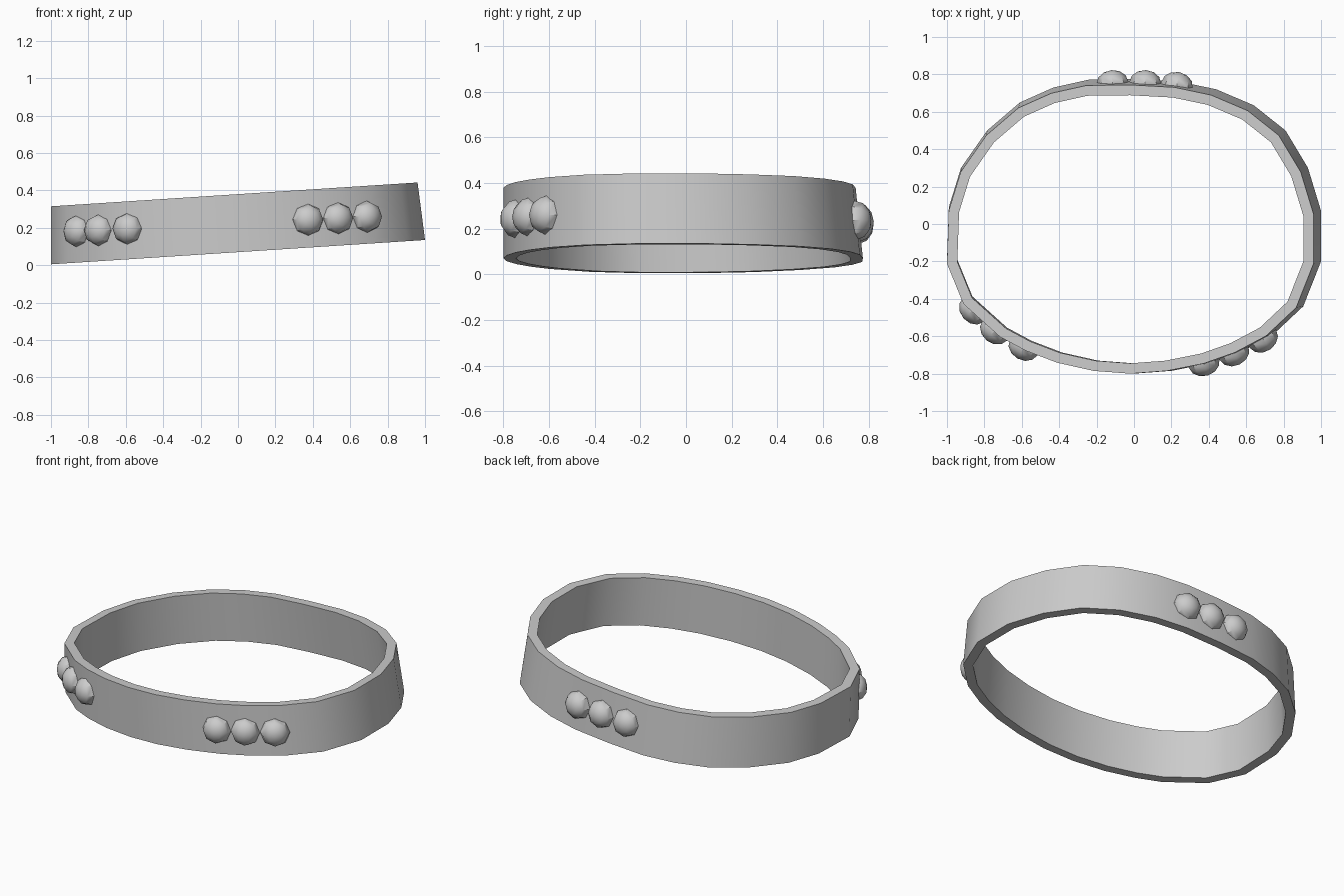
import bpy, bmesh, math
from mathutils import Vector, Matrix

if "Cube" in bpy.data.objects:
    bpy.data.objects.remove(bpy.data.objects["Cube"])

# Outer outline of the lower rim, counter-clockwise from above
OUTLINE = [(0, -.8), (.2, -.785), (.4, -.745), (.57, -.685), (.74, -.595), (.905, -.44),
           (1, -.2), (1, .07), (.93, .3), (.81, .5), (.64, .635), (.44, .72), (.24, .762),
           (0, .775), (-.24, .772), (-.43, .73), (-.61, .65), (-.785, .5), (-.925, .3),
           (-.99, .09), (-1, -.2), (-.91, -.42), (-.71, -.6), (-.57, -.675), (-.4, -.74), (-.2, -.785)]
WALL = .055


def inset(points, d):
    out = []
    for i, p in enumerate(points):
        a, b, c = Vector(points[i - 1]), Vector(p), Vector(points[(i + 1) % len(points)])
        e, f = (b - a).normalized(), (c - b).normalized()
        n = Vector((-e.y, e.x)) + Vector((-f.y, f.x))
        n.normalize()
        out.append(b + n * (d / n.dot(Vector((-e.y, e.x)))))
    return out


def finish(bm, name, angle):
    bmesh.ops.recalc_face_normals(bm, faces=bm.faces)
    me = bpy.data.meshes.new(name)
    bm.to_mesh(me)
    bm.free()
    ob = bpy.data.objects.new(name, me)
    bpy.context.collection.objects.link(ob)
    bpy.ops.object.select_all(action='DESELECT')
    ob.select_set(True)
    bpy.context.view_layer.objects.active = ob
    bpy.ops.object.shade_smooth_by_angle(angle=math.radians(angle))


# Tilted, slightly tapered band
top = [((x + 1) * .98 - 1, (y + .8) * .98 - .8) for x, y in OUTLINE]
loops = [(OUTLINE, .07), (top, .38), (inset(top, WALL), .38), (inset(OUTLINE, WALL), .07)]
bm = bmesh.new()
rings = [[bm.verts.new((p[0], p[1], z + .065 * p[0])) for p in pts] for pts, z in loops]
for k in range(4):
    r, s = rings[k], rings[(k + 1) % 4]
    for i in range(len(r)):
        j = (i + 1) % len(r)
        bm.faces.new((r[i], r[j], s[j], s[i]))
finish(bm, "band", 35)

# Three groups of domed studs, poles pointing outward
GROUPS = {"stud_left": [(-.86, -.46), (-.745, -.57), (-.59, -.66)],
          "stud_right": [(.375, -.745), (.535, -.69), (.69, -.615)],
          "stud_back": [(-.115, .755), (.06, .755), (.23, .745)]}
for name, spots in GROUPS.items():
    for n, (x, y) in enumerate(spots):
        bm = bmesh.new()
        bmesh.ops.create_uvsphere(bm, u_segments=8, v_segments=6, radius=.085)
        bmesh.ops.delete(bm, geom=[v for v in bm.verts if v.co.z < -.01], context='VERTS')
        # skirt sunk into the band
        rim = [e for e in bm.edges if e.is_boundary]
        new = bmesh.ops.extrude_edge_only(bm, edges=rim)["geom"]
        for v in new:
            if isinstance(v, bmesh.types.BMVert):
                v.co.z -= .025
        out = Vector((x, y / .62, .05)).normalized()
        side = Vector((0, 0, 1)).cross(out).normalized()
        up = out.cross(side)
        rot = Matrix((side, up, out)).transposed().to_4x4()
        pos = Vector((x, y, .225 + .05 * x))
        bm.transform(Matrix.Translation(pos) @ rot @ Matrix.Diagonal((1, 1, .8, 1)))
        finish(bm, f"{name}_{n + 1}", 35)
